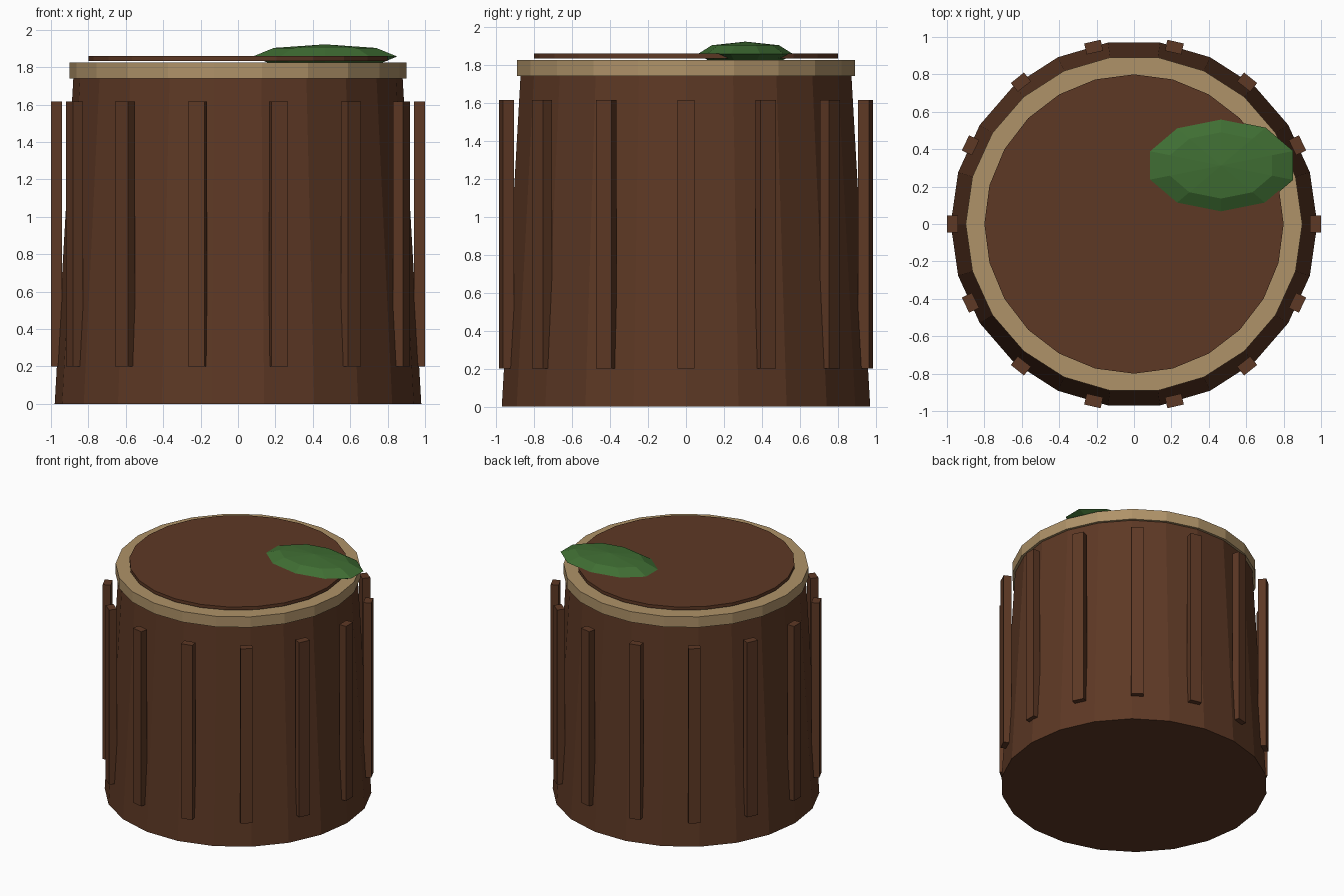
import bpy
from math import cos, sin, tau

if "Cube" in bpy.data.objects:
    bpy.data.objects.remove(bpy.data.objects["Cube"])


def material(name, rgb):
    m = bpy.data.materials.new(name)
    m.diffuse_color = (*rgb, 1)
    m.use_nodes = True
    m.node_tree.nodes["Principled BSDF"].inputs["Base Color"].default_value = m.diffuse_color
    return m


BARK = material("bark", (0.11, 0.04, 0.018))
WOOD = material("pale_wood", (0.43, 0.29, 0.14))
MOSS = material("moss", (0.05, 0.155, 0.033))


def finish(name, mat):
    ob = bpy.context.object
    ob.name = name
    ob.data.materials.append(mat)
    return ob


def drum(name, sides, r_bottom, r_top, z0, z1, mat):
    """Flat-sided drum with a corner on the +x axis."""
    bpy.ops.mesh.primitive_cone_add(vertices=sides, radius1=r_bottom, radius2=r_top,
                                    depth=z1 - z0, location=(0, 0, (z0 + z1) / 2))
    ob = finish(name, mat)
    # first corner is placed on +y, so turn it a quarter
    ob.rotation_euler.z = tau / 4
    return ob


# Tapered trunk, overhanging pale rim and thin top disc
drum("trunk", 22, 0.98, 0.877, 0, 1.80, BARK)
drum("rim", 22, 0.90, 0.90, 1.74, 1.826, WOOD)
drum("top_disc", 24, 0.80, 0.80, 1.834, 1.86, BARK)

# Upright bark strips around the trunk
STRIPS = 14
for i in range(STRIPS):
    a = tau * i / STRIPS
    bpy.ops.mesh.primitive_cube_add(size=1, location=(0.97 * cos(a), 0.97 * sin(a), 0.908),
                                    rotation=(0, 0, a))
    finish(f"bark_strip_{i + 1}", BARK).scale = (0.06, 0.09, 1.415)

# Flattened moss patch near the edge of the top
bpy.ops.mesh.primitive_uv_sphere_add(segments=10, ring_count=4, radius=1,
                                     location=(0.465, 0.313, 1.857))
finish("moss_patch", MOSS).scale = (0.406, 0.25, 0.065)
